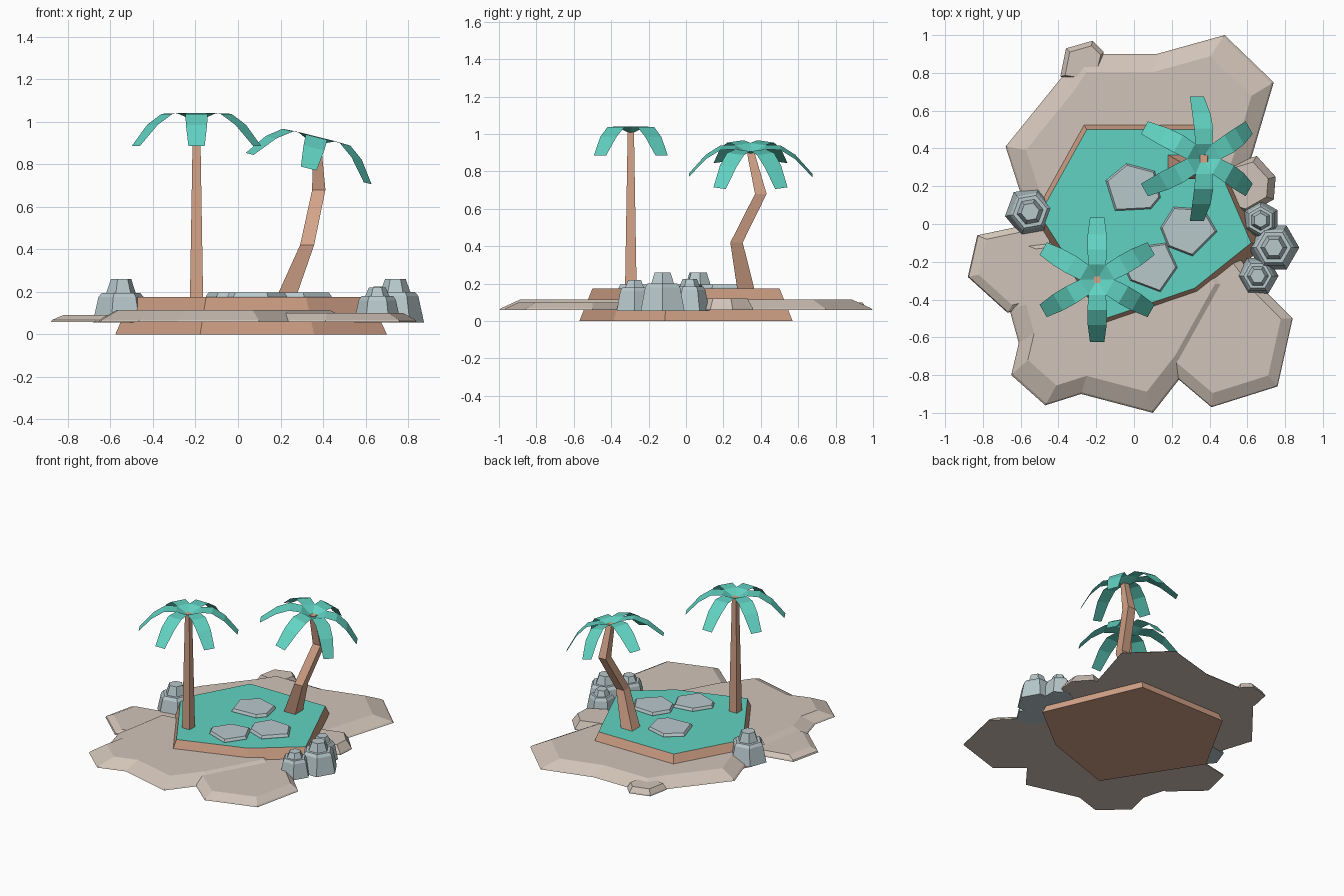
import bpy, bmesh, math
from mathutils import Vector, Matrix

cube = bpy.data.objects.get("Cube")
if cube:
    bpy.data.objects.remove(cube)


def material(name, rgb):
    m = bpy.data.materials.new(name)
    m.use_nodes = True
    m.diffuse_color = (*rgb, 1)
    m.node_tree.nodes["Principled BSDF"].inputs["Base Color"].default_value = (*rgb, 1)
    return m


TEAL = material("teal", (0.12, 0.65, 0.54))
SAND = material("sand", (0.64, 0.55, 0.48))
BROWN = material("warm_brown", (0.66, 0.37, 0.25))
STONE = material("grey_stone", (0.48, 0.58, 0.60))


def make_object(name, bm, *mats):
    mesh = bpy.data.meshes.new(name)
    bm.to_mesh(mesh)
    bm.free()
    for m in mats:
        mesh.materials.append(m)
    obj = bpy.data.objects.new(name, mesh)
    bpy.context.collection.objects.link(obj)
    return obj


def loft(name, rings, *mats):
    """Closed solid through equal-length rings of points."""
    bm = bmesh.new()
    loops = [[bm.verts.new(p) for p in ring] for ring in rings]
    n = len(loops[0])
    for a, b in zip(loops, loops[1:]):
        for i in range(n):
            j = (i + 1) % n
            bm.faces.new((a[i], a[j], b[j], b[i]))
    bm.faces.new(loops[0][::-1])
    bm.faces.new(loops[-1])
    bmesh.ops.recalc_face_normals(bm, faces=bm.faces)
    return make_object(name, bm, *mats)


def outline_solid(name, outline, levels, mats, centre=None):
    """Stack scaled copies of an outline; levels are (scale, z)."""
    if centre is None:
        centre = [sum(c) / len(outline) for c in zip(*outline)]
    cx, cy = centre
    rings = [[(cx + (x - cx) * s, cy + (y - cy) * s, z) for x, y in outline]
             for s, z in levels]
    return loft(name, rings, *mats)


# Sand slabs around the island
sand = {
    "sand_back": ([(-.58, .1), (-.68, .41), (-.38, .78), (-.3, .9), (.12, .9), (.48, 1),
                   (.74, .75), (.63, .38), (.5, 0)], (0, .3), .84, .115),
    "sand_front": ([(-.6, -.1), (-.66, -.45), (-.61, -.63), (-.65, -.8), (-.47, -.96),
                    (-.28, -.9), (.1, -1), (.28, -.77), (.53, -.32), (.3, 0)], (-.1, -.3), .84, .115),
    "sand_front_left": ([(-.45, .02), (-.83, -.06), (-.88, -.28), (-.67, -.47), (-.4, -.4)],
                        (-.5, -.2), .85, .09),
    "sand_front_right": ([(.2, -.3), (.15, -.75), (.41, -.97), (.76, -.86), (.84, -.5),
                          (.68, -.34), (.5, -.1)], (.45, -.5), .84, .1),
    "sand_right_patch": ([(.45, .3), (.65, .36), (.75, .25), (.74, .13), (.6, .05), (.45, .1)],
                         (.55, .2), .8, .12),
    "sand_back_patch": ([(-.39, .78), (-.36, .93), (-.22, .97), (-.16, .91), (-.2, .75)],
                        (-.25, .82), .82, .1),
}
for name, (outline, centre, scale, top) in sand.items():
    outline_solid(name, outline, [(1, .058), (.985, .068), (scale, top)], [SAND], centre)

# Island block with water on its top face
island = outline_solid("island_pool",
                       [(-.25, .5), (.36, .5), (.62, -.1), (.32, -.34), (-.15, -.5), (-.5, .05)],
                       [(1.14, 0), (1, .175)], [BROWN, TEAL], (.05, 0))
for f in island.data.polygons:
    f.material_index = int(f.normal.z > .9)

# Stepping stones
stones = [
    [(-.15, .23), (-.04, .32), (.11, .28), (.14, .14), (.09, .08), (-.1, .07)],
    [(.14, -.02), (.21, .09), (.37, .08), (.44, -.04), (.31, -.17), (.18, -.12)],
    [(-.05, -.24), (.03, -.12), (.17, -.1), (.23, -.23), (.14, -.36), (-.02, -.3)],
]
for i, outline in enumerate(stones):
    outline_solid(f"stepping_stone_{i + 1}", outline, [(1, .165), (1, .18), (.93, .196)], [STONE])


# Six-sided stepped boulders
def boulder(name, x, y, r, shoulder, top, turn):
    profile = [(1, .055), (.8, shoulder - .02), (.68, shoulder), (.52, shoulder), (.36, top)]
    angles = [math.radians(turn + 60 * k) for k in range(6)]
    loft(name, [[(x + r * s * math.cos(a), y + r * s * math.sin(a), z) for a in angles]
                for s, z in profile], STONE)


boulder("boulder_left", -.55, .065, .135, .195, .26, 10)
boulder("boulder_right_back", .67, .02, .105, .185, .225, 30)
boulder("boulder_right_middle", .74, -.125, .135, .2, .26, 0)
boulder("boulder_right_front", .655, -.275, .11, .18, .22, 0)


# Square trunks; path entries are (x, y, z, half width)
def trunk(name, path):
    corners = [(-1, -1), (1, -1), (1, 1), (-1, 1)]
    loft(name, [[(x + h * u, y + h * v, z) for u, v in corners] for x, y, z, h in path], BROWN)


# Six thin bent fronds around a shallow funnel; rows are (radius, height, half width)
ROWS = [(.08, 0, .046), (.16, -.003, .052), (.24, -.055, .05), (.33, -.155, .038)]


def crown(name, origin, tilt):
    bm = bmesh.new()
    for k in range(6):
        turn = Matrix.Rotation(math.radians(30 + 60 * k), 3, 'Z')
        apex = bm.verts.new((0, 0, -.04))
        pairs = [[bm.verts.new(turn @ Vector((r, s * w, z))) for s in (-1, 1)]
                 for r, z, w in ROWS]
        bm.faces.new((apex, *pairs[0]))
        for (a, b), (c, d) in zip(pairs, pairs[1:]):
            bm.faces.new((a, c, d, b))
    bmesh.ops.remove_doubles(bm, verts=bm.verts, dist=.002)
    bm.transform(Matrix.Translation(origin) @ Matrix.Rotation(math.radians(tilt), 4, 'Y'))
    make_object(name, bm, TEAL)


trunk("straight_palm_trunk", [(-.195, -.295, .17, .031), (-.195, -.295, 1.01, .017)])
crown("straight_palm_fronds", (-.195, -.295, 1.04), 0)

trunk("bent_palm_trunk", [(.225, .32, .17, .046), (.325, .27, .42, .033),
                          (.38, .4, .68, .031), (.37, .345, .905, .02)])
crown("bent_palm_fronds", (.37, .345, .93), 14)
